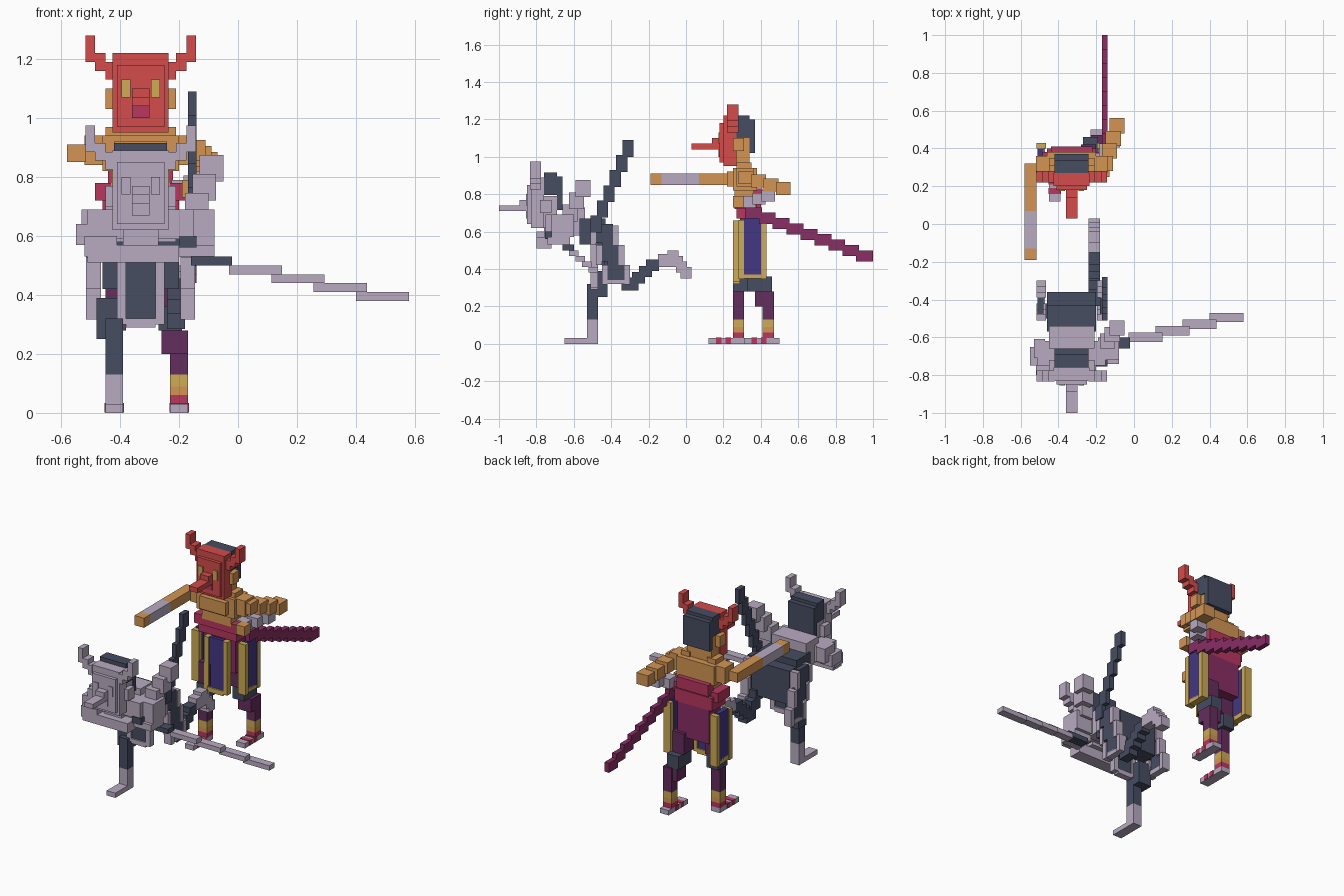
import bpy, bmesh
from mathutils import Vector

cube = bpy.data.objects.get("Cube")
if cube:
    bpy.data.objects.remove(cube)

CENTRE_X = -33      # shared centre line, in hundredths of a unit


def linear(c):
    return c / 12.92 if c <= 0.04045 else ((c + 0.055) / 1.055) ** 2.4


def material(name, red, green, blue):
    mat = bpy.data.materials.new(name)
    mat.use_nodes = True
    colour = tuple(linear(c / 255) for c in (red, green, blue)) + (1.0,)
    mat.diffuse_color = colour
    mat.node_tree.nodes["Principled BSDF"].inputs["Base Color"].default_value = colour
    return mat


RED = material("mask red", 212, 76, 76)
GREY = material("lilac grey", 184, 171, 193)
DARK = material("slate dark", 71, 77, 98)
TAN = material("skin tan", 211, 149, 84)
GOLD = material("trim gold", 205, 171, 86)
CRIMSON = material("sash crimson", 184, 55, 95)
PLUM = material("scabbard plum", 137, 46, 100)
PURPLE = material("trouser purple", 100, 46, 93)
NAVY = material("panel navy", 68, 55, 132)


class Part:
    """One object made of coloured boxes, measured in hundredths."""

    def __init__(self, name, shift=(0, 0, 0)):
        self.name, self.shift = name, Vector(shift)
        self.bm, self.mats = bmesh.new(), []

    def box(self, mat, x, y, z, mirror=False):
        if mat not in self.mats:
            self.mats.append(mat)
        ranges = [x, (-x[1], -x[0])] if mirror else [x]
        for span in ranges:
            low, high = (Vector(p) for p in zip(span, y, z))
            made = bmesh.ops.create_cube(self.bm, size=1)["verts"]
            for v in made:
                v.co = (low + high) / 2 + v.co * (high - low) + self.shift
                v.co.x += CENTRE_X
                v.co /= 100
            for face in {f for v in made for f in v.link_faces}:
                face.material_index = self.mats.index(mat)
        return self

    def steps(self, mat, start, end, size, count, mirror=False):
        half = Vector(size) / 2
        for i in range(count):
            c = Vector(start).lerp(Vector(end), i / (count - 1))
            self.box(mat, *zip(c - half, c + half), mirror)
        return self

    def done(self):
        mesh = bpy.data.meshes.new(self.name)
        self.bm.to_mesh(mesh)
        self.bm.free()
        for mat in self.mats:
            mesh.materials.append(mat)
        bpy.context.collection.objects.link(bpy.data.objects.new(self.name, mesh))


def head(prefix, shift, tilt, mask, skin, eye, mouth):
    p = Part(prefix + " mask", shift)
    p.box(mask, (-9.5, 9.5), (20, 27), (95, 122))
    p.box(mask, (-8, 8), (18, 20), (97, 118))
    p.box(mask, (-3, 3), (3, 18), (104, 107))
    p.box(mask, (-3, 3), (14, 18), (107, 110))
    p.box(mouth, (-3, 3), (17.4, 18), (100, 104))
    p.box(eye, (3.5, 6.5), (17.4, 18), (107, 113), True)
    p.done()
    # Horns sit further forward when the head is tilted down
    p = Part(prefix + " horns", Vector(shift) + Vector((0, -tilt, tilt)))
    p.box(mask, (9, 12), (22, 28), (113, 119), True)
    p.box(mask, (12, 15.5), (22, 28), (116, 122), True)
    p.box(mask, (15.5, 18.7), (22, 28), (119, 128), True)
    p.done()
    p = Part(prefix + " head", shift)
    p.box(skin, (-8.5, 8.5), (26, 34), (95, 112))
    p.box(skin, (9, 12), (25, 31), (103, 110), True)
    p.box(skin, (-6, 6), (27, 34), (90, 96))
    p.done()
    p = Part(prefix + " hair", Vector(shift) + Vector((0, 0, tilt)))
    p.box(DARK, (-9, 9), (27, 34), (110, 122))
    p.box(DARK, (-9, 9), (34, 37), (102, 120))
    p.done()


def skirt(prefix, shift, lean, cloth, trim):
    p = Part(prefix + " skirt panels", shift)
    p.steps(cloth, (16.5, 35.5 - lean, 62), (16.5, 35.5 + lean, 42), (3, 9, 10), 3, True)
    for y in (29.5, 41.5):
        p.steps(trim, (16, y - lean, 61), (16, y + lean, 40), (5, 3, 10.5), 3, True)
    p.box(trim, (14, 18), (31 + lean, 40 + lean), (35, 38), True)
    p.box(cloth, (-5, 5), (26, 28), (35, 66))
    p.box(trim, (5, 8), (25, 29), (33, 66), True)
    p.box(trim, (-5, 5), (25, 29), (32, 35))
    p.done()


# Rear figure: head, torso and arms
head("rear", (0, 0, 0), 0, RED, TAN, GOLD, CRIMSON)
skirt("rear", (0, 0, 0), 0, NAVY, GOLD)

p = Part("rear torso")
p.box(TAN, (-13, 13), (25, 38), (82, 94))
p.box(TAN, (-9, 9), (22, 25), (84, 92))
p.box(TAN, (-10, 10), (26, 36), (76, 82))
p.box(TAN, (13, 19), (27, 36), (84, 94), True)
p.box(TAN, (6, 12), (27, 35), (94, 97), True)
p.done()

p = Part("rear waist and hips")
p.box(CRIMSON, (-15.5, 15.5), (26, 38), (72, 78))
p.box(CRIMSON, (-13, 13), (27, 40), (67, 75))
p.box(CRIMSON, (-11, 11), (36, 41), (76, 83))
p.box(PLUM, (-11, 11), (29, 40), (46, 67))
p.done()

p = Part("rear right arm")
p.box(TAN, (-25, -18.5), (7, 32), (85, 91))
p.box(GREY, (-25, -18.5), (-13, 7), (85, 91))
p.box(TAN, (-25, -18.5), (-19, -13), (85, 91))
p.done()

p = Part("rear left arm")
p.steps(TAN, (18, 32, 89), (24, 52, 83), (8, 8, 7), 4)
p.steps(GREY, (22, 44, 79), (14, 34, 76), (7, 7, 6), 3)
p.box(TAN, (14, 20), (25, 31), (73, 79))
p.done()

p = Part("rear scabbard")
p.steps(PLUM, (17.5, 36, 70), (17.5, 95.5, 47), (3, 9, 6), 9)
p.done()

# Rear figure: staggered legs with banded ankles
for side, x, y in (("right", -12, 25), ("left", 10, 41)):
    p = Part("rear " + side + " leg")
    wide, deep = (x, x + 6), (y, y + 6)
    p.box(PURPLE, wide, deep, (13, 28))
    p.box(GOLD, wide, deep, (9, 13))
    p.box(TAN, wide, deep, (6, 9))
    p.box(CRIMSON, wide, deep, (3, 6))
    toe = y - 13 if side == "right" else y - 10
    p.box(GREY, wide, (toe, toe + 19), (0, 3))
    for stripe in (4, 9):
        p.box(CRIMSON, (x - 0.3, x + 6.3), (toe + stripe, toe + stripe + 3), (0.2, 3.3))
    p.done()
p = Part("rear thighs and knees")
p.box(PURPLE, (-12, -4), (25.5, 34), (36, 49))
p.box(DARK, (-13, -5), (25, 34), (28, 36))
p.box(PURPLE, (5, 13), (32, 42), (36, 49))
p.box(DARK, (6, 14), (33, 46), (28, 36))
p.box(PURPLE, (7, 16), (37, 46), (20, 28))
p.done()

# Front figure: head and torso
head("front", (0, -103, -33), 2.5, GREY, GREY, GREY, GREY)
skirt("front", (0, -76, -3), 3, DARK, GREY)

p = Part("front torso")
p.box(GREY, (-18, 18), (-75, -62), (59, 69))
p.box(GREY, (-12, 12), (-66, -54), (58, 73))
p.box(DARK, (-13, 13), (-57, -43), (53, 67))
p.box(DARK, (-13, 13), (-47, -36), (42, 63))
p.done()

# Front figure: arms meeting at the blade
p = Part("front right arm")
p.box(GREY, (-20, -14), (-71, -61), (60, 69))
p.box(GREY, (-22, -14), (-75, -65), (57, 64))
p.box(GREY, (-19, -8), (-80, -72), (53, 60))
p.box(GREY, (-18, 13), (-80, -72), (51, 57))
p.done()

p = Part("front left arm")
p.box(GREY, (14, 25), (-72, -60), (57, 69))
p.steps(GREY, (19, -62, 70), (24, -55, 83), (8, 8, 9), 3)
p.box(GREY, (13, 25), (-74, -62), (53, 57))
p.box(DARK, (13, 19), (-75.5, -66), (56, 60))
p.done()

p = Part("front blade")
p.box(DARK, (17, 31), (-66, -60), (50, 53))
p.steps(GREY, (39, -60, 48.5), (82, -49.5, 39.5), (18, 5, 3), 4)
p.done()

p = Part("front scabbard")
p.steps(DARK, (17.5, -48, 64), (17.5, -31, 104.5), (3, 6, 9), 6)
p.done()

# Front figure: standing leg and raised leg
p = Part("front standing leg")
p.box(DARK, (-15, -6), (-50, -42), (25, 39))
p.box(DARK, (-12, -6), (-53, -47), (13, 32))
p.box(GREY, (-12, -6), (-53, -47), (0, 13))
p.box(GREY, (-12, -6), (-65, -53), (0, 3))
p.done()

p = Part("front raised leg")
p.steps(DARK, (12, -39, 42), (12, -30, 32), (6, 9, 7), 3)
p.steps(DARK, (12, -29, 32), (12, -18, 42), (6, 7, 6), 4)
p.box(GREY, (9, 15), (-15, -4), (41, 48))
p.steps(GREY, (12, -7, 47), (12, 0, 38), (6, 6, 6), 4)
p.done()
